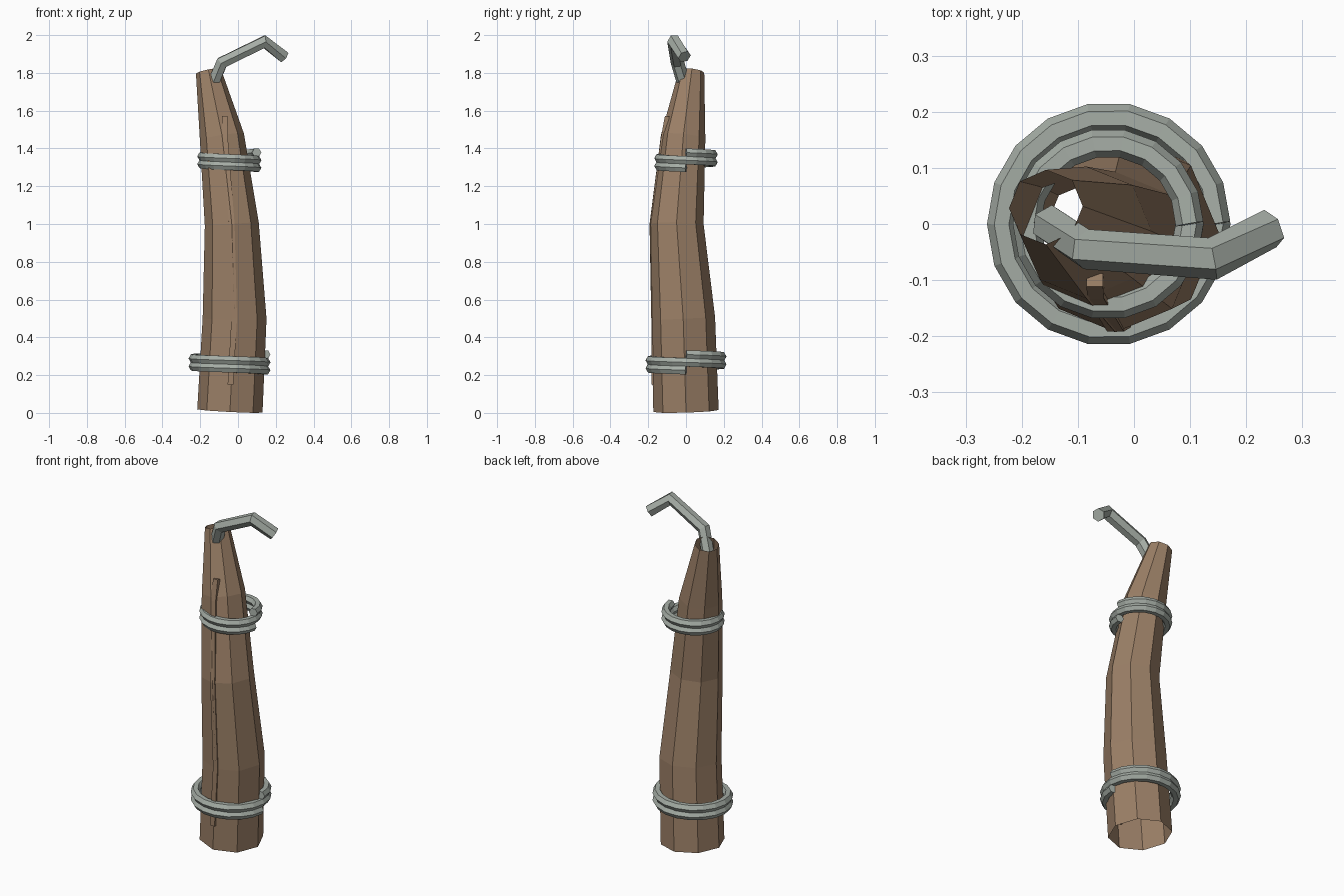
import bpy, bmesh, math
from mathutils import Vector

if "Cube" in bpy.data.objects:
    bpy.data.objects.remove(bpy.data.objects["Cube"])


def material(name, rgb):
    m = bpy.data.materials.new(name)
    m.diffuse_color = (*rgb, 1)
    m.use_nodes = True
    m.node_tree.nodes["Principled BSDF"].inputs["Base Color"].default_value = m.diffuse_color
    return m


WOOD = material("weathered wood", (0.33, 0.215, 0.135))
METAL = material("dull metal", (0.38, 0.42, 0.38))


def tube(name, pts, radii, refs, sides, mat, caps=True, phase=0.0, squash=1.0):
    """Sweep a polygon along pts; refs give the section's first axis."""
    pts = [Vector(p) for p in pts]
    bm = bmesh.new()
    rings = []
    for i, p in enumerate(pts):
        t = Vector((0, 0, 0))
        if i > 0:
            t += (p - pts[i - 1]).normalized()
        if i < len(pts) - 1:
            t += (pts[i + 1] - p).normalized()
        t.normalize()
        ref = Vector(refs[i])
        u = (ref - t * ref.dot(t)).normalized()
        v = t.cross(u)
        ring = []
        for k in range(sides):
            a = phase + 2 * math.pi * k / sides
            ring.append(bm.verts.new(
                p + (u * math.cos(a) + v * math.sin(a) * squash) * radii[i]))
        rings.append(ring)
    for a, b in zip(rings, rings[1:]):
        for k in range(sides):
            n = (k + 1) % sides
            bm.faces.new((a[k], a[n], b[n], b[k]))
    if caps:
        bm.faces.new(rings[0][::-1])
        bm.faces.new(rings[-1])
    me = bpy.data.meshes.new(name)
    bm.to_mesh(me)
    bm.free()
    me.materials.append(mat)
    ob = bpy.data.objects.new(name, me)
    bpy.context.collection.objects.link(ob)
    return ob


def coil(name, x, z_top, z_end, radius, wire, turns=2, steps=18):
    """Hexagonal wire wound downwards around the post."""
    n = turns * steps
    pts, refs = [], []
    for i in range(n + 1):
        a = 2 * math.pi * i / steps
        d = Vector((math.cos(a), math.sin(a), 0))
        pts.append(d * radius + Vector((x, 0, z_top + (z_end - z_top) * i / n)))
        refs.append(d)
    tube(name, pts, [wire] * (n + 1), refs, 6, METAL)


# Bent wooden post, eight sides, open at both ends
post = [(-0.043, 0, 0.01), (-0.018, -0.015, 0.5), (-0.033, -0.05, 1.0),
        (-0.085, -0.015, 1.46), (-0.157, 0.03, 1.81)]
tube("post", post, [0.173, 0.169, 0.143, 0.118, 0.067],
     [(1, 0, 0)] * 5, 8, WOOD, caps=False)

# Grain strip along the front, mostly sunk into the post
strip = [(-0.04, -0.172, 0.15), (-0.02, -0.172, 0.5), (-0.033, -0.18, 1.0),
         (-0.068, -0.122, 1.45), (-0.07, -0.1, 1.57)]
tube("grain_strip", strip, [0.021] * 5, [(1, 0, 0)] * 5, 4, WOOD,
     phase=math.pi / 4, squash=0.8)

# Wire windings
coil("lower_coil", -0.045, 0.309, 0.226, 0.191, 0.026)
coil("upper_coil", -0.046, 1.378, 1.297, 0.145, 0.025)

# Bent hook coming out of the top
hook = [(-0.15, 0.0, 1.70), (-0.085, -0.045, 1.855),
        (0.14, -0.062, 1.965), (0.243, -0.008, 1.885)]
tube("hook", hook, [0.035, 0.036, 0.038, 0.036], [(0, 1, 0)] * 4, 6, METAL)
